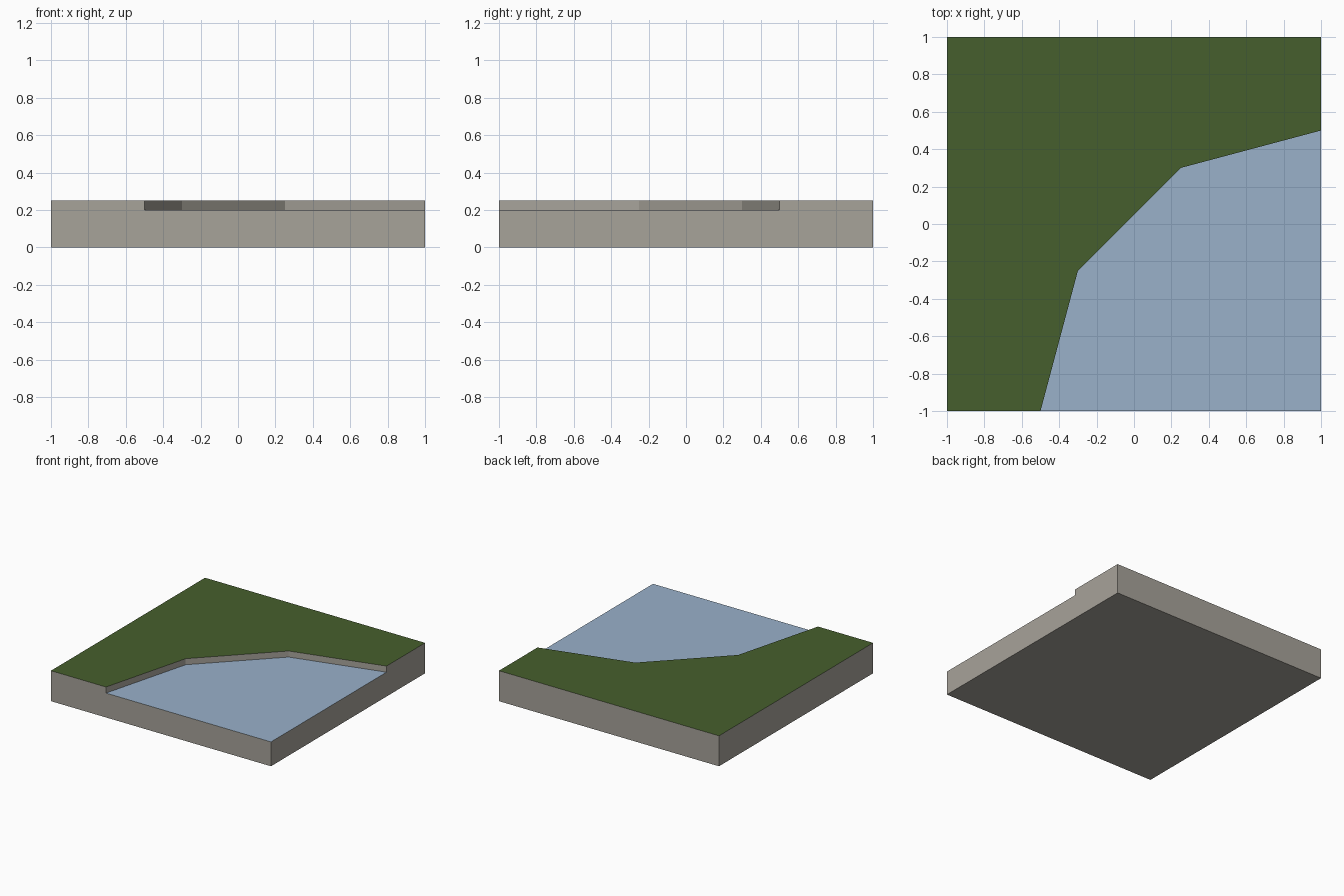
import bpy
import bmesh

cube = bpy.data.objects.get("Cube")
if cube:
    bpy.data.objects.remove(cube, do_unlink=True)

WATER_LEVEL, BANK_HEIGHT = 0.20, 0.05


def make_material(name, rgb):
    mat = bpy.data.materials.new(name)
    mat.use_nodes = True
    colour = (*rgb, 1.0)
    mat.diffuse_color = colour
    bsdf = next(n for n in mat.node_tree.nodes if n.type == 'BSDF_PRINCIPLED')
    bsdf.inputs["Base Color"].default_value = colour
    return mat


def raise_faces(bm, faces, height):
    """Extrude a face region straight up, return its new top faces."""
    result = bmesh.ops.extrude_face_region(bm, geom=faces)["geom"]
    verts = [g for g in result if isinstance(g, bmesh.types.BMVert)]
    bmesh.ops.translate(bm, verts=verts, vec=(0, 0, height))
    return [g for g in result if isinstance(g, bmesh.types.BMFace)]


bm = bmesh.new()

# Plan: land and water share the shoreline
shore = [bm.verts.new((x, y, 0)) for x, y in
         [(-0.5, -1), (-0.3, -0.25), (0.25, 0.3), (1, 0.5)]]
land_corners = [bm.verts.new((x, y, 0)) for x, y in [(1, 1), (-1, 1), (-1, -1)]]
water_corner = bm.verts.new((1, -1, 0))
land = bm.faces.new(shore + land_corners)
water = bm.faces.new([water_corner] + shore[::-1])
bmesh.ops.recalc_face_normals(bm, faces=[land, water])
outline = [shore[0], water_corner, shore[3]] + land_corners

# Slab up to the water, then the raised bank
tops = raise_faces(bm, [land, water], WATER_LEVEL)
bank = [f for f in tops if f.calc_center_median().x < 0]
raise_faces(bm, bank, BANK_HEIGHT)

# Close the underside along the lowest open edges
open_edges = [e for e in bm.edges if e.is_boundary]
bmesh.ops.holes_fill(bm, edges=open_edges, sides=0)
bmesh.ops.recalc_face_normals(bm, faces=bm.faces[:])

# Colour by direction and height: stone sides, grass on top, water below it
bm.normal_update()
for face in bm.faces:
    if face.normal.z > 0.5:
        high = face.calc_center_median().z > WATER_LEVEL + BANK_HEIGHT / 2
        face.material_index = 1 if high else 2

mesh = bpy.data.meshes.new("riverbank_tile")
bm.to_mesh(mesh)
bm.free()
for name, rgb in [("stone", (0.386, 0.366, 0.323)),
                  ("grass green", (0.061, 0.114, 0.026)),
                  ("water blue", (0.319, 0.440, 0.591))]:
    mesh.materials.append(make_material(name, rgb))
tile = bpy.data.objects.new("riverbank_tile", mesh)
bpy.context.collection.objects.link(tile)
